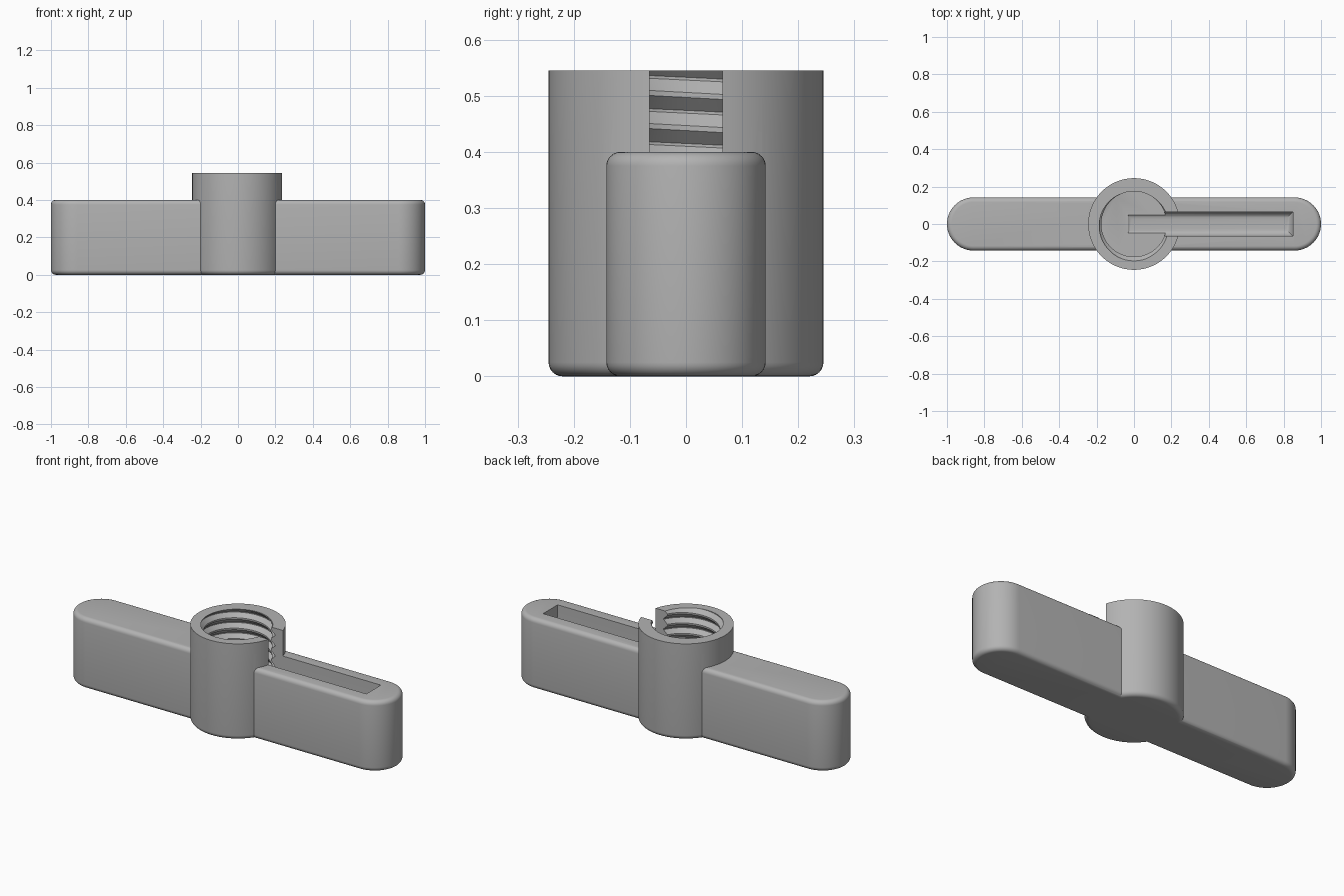
import bpy, bmesh, math

if "Cube" in bpy.data.objects:
    bpy.data.objects.remove(bpy.data.objects["Cube"])

HUB_R, HUB_H = 0.245, 0.545
ARM_R, ARM_H = 0.142, 0.40
HOLE_Z, SLOT_Z = 0.10, 0.093
PITCH, R_MIN, R_MAX = 0.059, 0.175, 0.197

grey = bpy.data.materials.new("plain grey")
grey.diffuse_color = (0.45, 0.45, 0.45, 1)
grey.use_nodes = True
grey.node_tree.nodes["Principled BSDF"].inputs["Base Color"].default_value = grey.diffuse_color


def finish(name, bm):
    bmesh.ops.recalc_face_normals(bm, faces=bm.faces)
    mesh = bpy.data.meshes.new(name)
    bm.to_mesh(mesh)
    bm.free()
    mesh.materials.append(grey)
    ob = bpy.data.objects.new(name, mesh)
    bpy.context.collection.objects.link(ob)
    return ob


def prism(name, outline, z0, z1, bevel, levels, segments=6):
    """Extrude an outline and round its horizontal rims at the given heights."""
    bm = bmesh.new()
    face = bm.faces.new([bm.verts.new((x, y, z0)) for x, y in outline])
    top = bmesh.ops.extrude_face_region(bm, geom=[face])["geom"]
    bmesh.ops.translate(bm, vec=(0, 0, z1 - z0),
                        verts=[v for v in top if isinstance(v, bmesh.types.BMVert)])
    bmesh.ops.recalc_face_normals(bm, faces=bm.faces)
    rims = [e for e in bm.edges
            if any(all(abs(v.co.z - z) < 1e-5 for v in e.verts) for z in levels)]
    bmesh.ops.bevel(bm, geom=rims, offset=bevel, segments=segments,
                    profile=0.5, affect='EDGES')
    return finish(name, bm)


def arc(cx, r, a0, a1, n):
    return [(cx + r * math.cos(a0 + (a1 - a0) * i / n),
             r * math.sin(a0 + (a1 - a0) * i / n)) for i in range(n + 1)]


def thread_cutter():
    """Closed helical core; the seam joins each turn to the next one."""
    n, turns = 96, 12
    profile = [(0, R_MAX), (0.023, R_MIN), (0.032, R_MIN), (0.054, R_MAX)]
    k = len(profile)
    bm = bmesh.new()
    cols = []
    for i in range(n):
        a = 2 * math.pi * i / n
        col = []
        for t in range(turns + 1):
            for dz, r in profile:
                z = 0.533 + PITCH * (t - 9 + i / n - 0.5) + dz
                if z <= HOLE_Z or z >= 0.62:
                    z, r = min(max(z, HOLE_Z), 0.62), R_MIN
                col.append(bm.verts.new((r * math.cos(a), r * math.sin(a), z)))
        cols.append(col)
    for i in range(n):
        shift = k if i == n - 1 else 0
        c, d = cols[i], cols[(i + 1) % n]
        for j in range(len(c) - 1 - shift):
            bm.faces.new((c[j], d[j + shift], d[j + 1 + shift], c[j + 1]))
    bmesh.ops.remove_doubles(bm, verts=bm.verts, dist=1e-5)
    bmesh.ops.dissolve_degenerate(bm, edges=bm.edges, dist=1e-6)
    bmesh.ops.holes_fill(bm, edges=[e for e in bm.edges if e.is_boundary], sides=0)
    bmesh.ops.triangulate(bm, faces=bm.faces)
    return finish("thread_cutter", bm)


def boolean(ob, other, operation):
    mod = ob.modifiers.new(operation.lower(), 'BOOLEAN')
    mod.object, mod.operation, mod.solver = other, operation, 'EXACT'
    bpy.context.view_layer.objects.active = ob
    bpy.ops.object.modifier_apply(modifier=mod.name)
    bpy.data.objects.remove(other)


# Two-sided handle bar with round ends and softened rims
half = math.pi / 2
ends = arc(1 - ARM_R, ARM_R, -half, half, 32) + arc(ARM_R - 1, ARM_R, half, 3 * half, 32)
nut = prism("wing_nut", ends, 0, ARM_H, 0.025, (0, ARM_H))

# Central hub, rounded at the bottom only
hub = prism("hub", arc(0, HUB_R, 0, 2 * math.pi, 96)[:-1], 0, HUB_H, 0.025, (0,))
boolean(nut, hub, 'UNION')

# Threaded blind hole
boolean(nut, thread_cutter(), 'DIFFERENCE')

# Long slot through the hub wall and one wing, with a rounded floor
rect = [(-0.05, -0.065), (0.85, -0.065), (0.85, 0.065), (-0.05, 0.065)]
slot = prism("slot_cutter", rect, SLOT_Z, 0.7, 0.04, (SLOT_Z,))
boolean(nut, slot, 'DIFFERENCE')

bpy.ops.object.select_all(action='DESELECT')
nut.select_set(True)
bpy.context.view_layer.objects.active = nut
bpy.ops.object.shade_smooth_by_angle(angle=math.radians(30))
